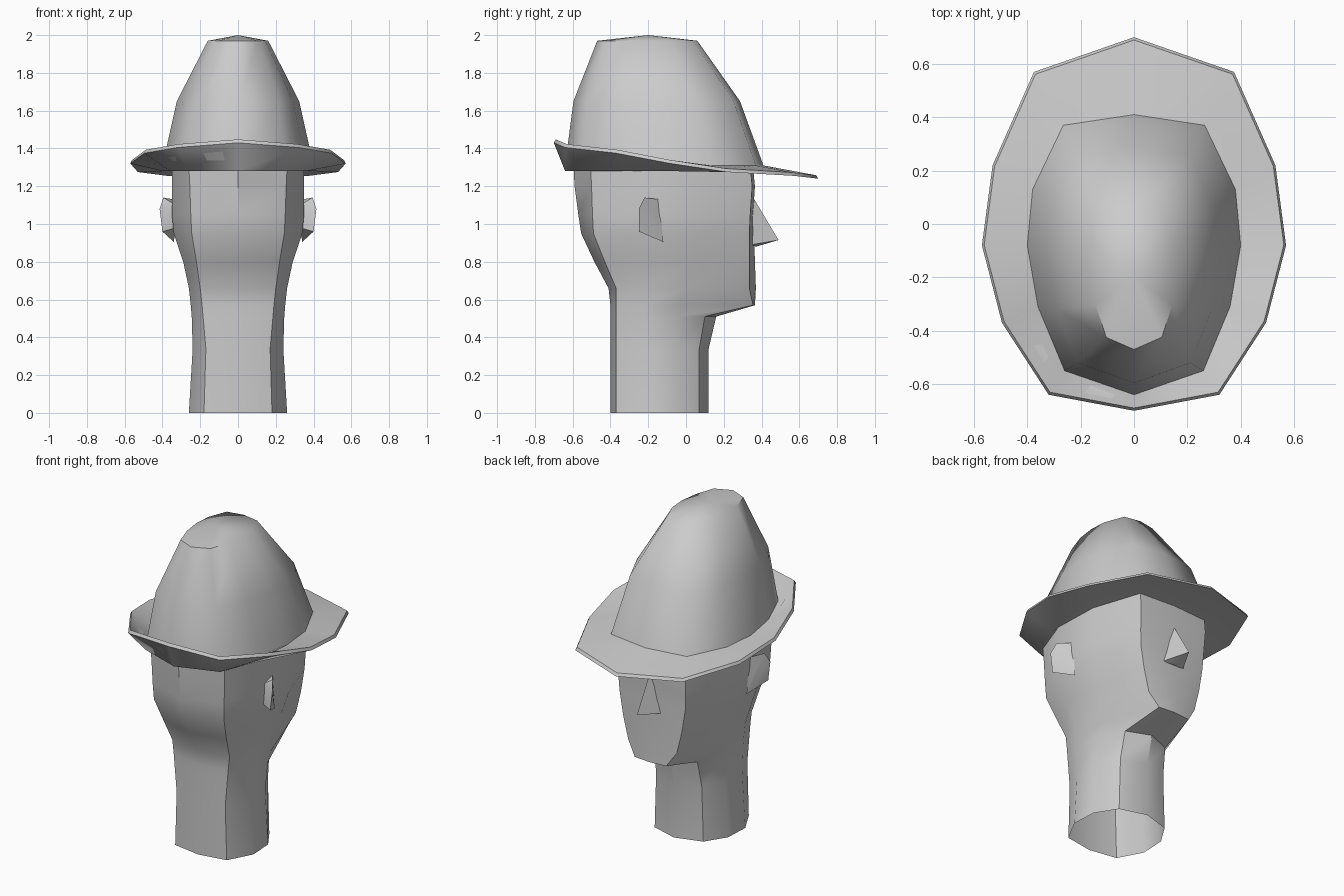
import bpy
import bmesh
from math import radians

cube = bpy.data.objects.get("Cube")
if cube:
    bpy.data.objects.remove(cube, do_unlink=True)

grey = bpy.data.materials.new("plain_grey")
grey.use_nodes = True
colour = (0.6, 0.6, 0.6, 1)
grey.diffuse_color = colour
grey.node_tree.nodes["Principled BSDF"].inputs["Base Color"].default_value = colour


def finish(name, bm, angle):
    """Turn a bmesh into a shaded object."""
    mesh = bpy.data.meshes.new(name)
    bm.to_mesh(mesh)
    bm.free()
    mesh.materials.append(grey)
    obj = bpy.data.objects.new(name, mesh)
    bpy.context.collection.objects.link(obj)
    bpy.ops.object.select_all(action="DESELECT")
    obj.select_set(True)
    bpy.context.view_layer.objects.active = obj
    bpy.ops.object.shade_smooth_by_angle(angle=radians(angle))
    return obj


def loft(name, half_rings, angle, apex=None):
    """Skin symmetric rings; each half ring runs from back centre to front centre."""
    bm = bmesh.new()
    rings = []
    for half in half_rings:
        mirrored = [(-x, y, z) for x, y, z in half[-2:0:-1]]
        rings.append([bm.verts.new(p) for p in half + mirrored])
    count = len(rings[0])
    for low, high in zip(rings, rings[1:]):
        for i in range(count):
            j = (i + 1) % count
            bm.faces.new((low[i], low[j], high[j], high[i]))
    if apex:
        tip = bm.verts.new(apex)
        for i in range(count):
            bm.faces.new((rings[-1][i], rings[-1][(i + 1) % count], tip))
    return finish(name, bm, angle)


def hull(name, points):
    """Small solid wrapped around a few points."""
    bm = bmesh.new()
    bmesh.ops.convex_hull(bm, input=[bm.verts.new(p) for p in points])
    bmesh.ops.recalc_face_normals(bm, faces=bm.faces)
    return finish(name, bm, 30)


# Head and neck: z, back y, back corner x y, side x, side y pair,
# front corner x y, front y
sections = [
    (0, -.40, .18, -.37, .26, -.22, -.06, .17, .07, .12),
    (.34, -.40, .17, -.37, .24, -.22, -.06, .16, .07, .12),
    (.51, -.40, .185, -.37, .245, -.22, -.04, .15, .10, .16),
    (.57, -.40, .19, -.37, .25, -.22, -.02, .11, .355, .365),
    (.66, -.41, .20, -.37, .26, -.22, .0, .17, .335, .37),
    (.80, -.485, .22, -.43, .29, -.25, .03, .205, .335, .365),
    (.95, -.555, .245, -.49, .34, -.26, .04, .23, .335, .36),
    (1.05, -.57, .25, -.495, .35, -.26, .04, .235, .34, .355),
    (1.20, -.59, .255, -.50, .35, -.26, .04, .24, .35, .365),
    (1.30, -.595, .26, -.505, .35, -.26, .04, .24, .34, .355),
]
head_rings = []
for z, back, bx, by, side, s1, s2, fx, fy, front in sections:
    head_rings.append([(0, back, z), (bx, by, z), (side, s1, z),
                       (side * .97, s2, z), (fx, fy, z), (0, front, z)])
loft("head_and_neck", head_rings, 35)

# Hat crown: one outline, shrunk and shifted towards the top
outline = [(0, -.64), (.26, -.55), (.36, -.31), (.40, -.08),
           (.38, .13), (.265, .37), (0, .41)]


def crown_ring(z, sx=1, sy=1, centre=-.115):
    return [(x * sx, (y + .115) * sy + centre, z) for x, y in outline]


crown = loft("hat_crown", [crown_ring(1.31), crown_ring(1.65, .81, .84, -.155),
                           crown_ring(1.97, .4, .505, -.205)], 55, (0, -.2, 2))
# Keep the rear seam crisp
verts = crown.data.vertices
sharp = crown.data.attributes.get("sharp_edge")
if sharp is None:
    sharp = crown.data.attributes.new("sharp_edge", "BOOLEAN", "EDGE")
for edge in crown.data.edges:
    ends = [verts[i].co for i in edge.vertices]
    if all(abs(p.x) < .001 and p.y < -.3 for p in ends):
        sharp.data[edge.index].value = True

# Hat brim: curled up at the back, dipping at the front
rim = [(0, -.70, 1.43), (.32, -.64, 1.405), (.495, -.37, 1.375), (.57, -.08, 1.32),
       (.53, .22, 1.275), (.375, .57, 1.255), (0, .70, 1.24)]
rim_top = [(x * .985, y * .985, z + .018) for x, y, z in rim]
loft("hat_brim", [crown_ring(1.28, .8, .85), crown_ring(1.28), rim, rim_top,
                  crown_ring(1.31)], 45)

# Nose
hull("nose", [(0, .35, 1.15), (0, .49, .915), (.075, .345, .89), (-.075, .345, .89),
              (0, .37, .88)])

# Ears: flaps that open towards the back
ear = [(.34, -.14, 1.13), (.35, -.14, .97), (.34, -.12, .905), (.40, -.25, .96),
       (.415, -.25, 1.08), (.395, -.22, 1.14), (.33, -.23, 1.1), (.33, -.23, .98)]
for name, s in (("left_ear", 1), ("right_ear", -1)):
    hull(name, [(s * x, y, z) for x, y, z in ear])
